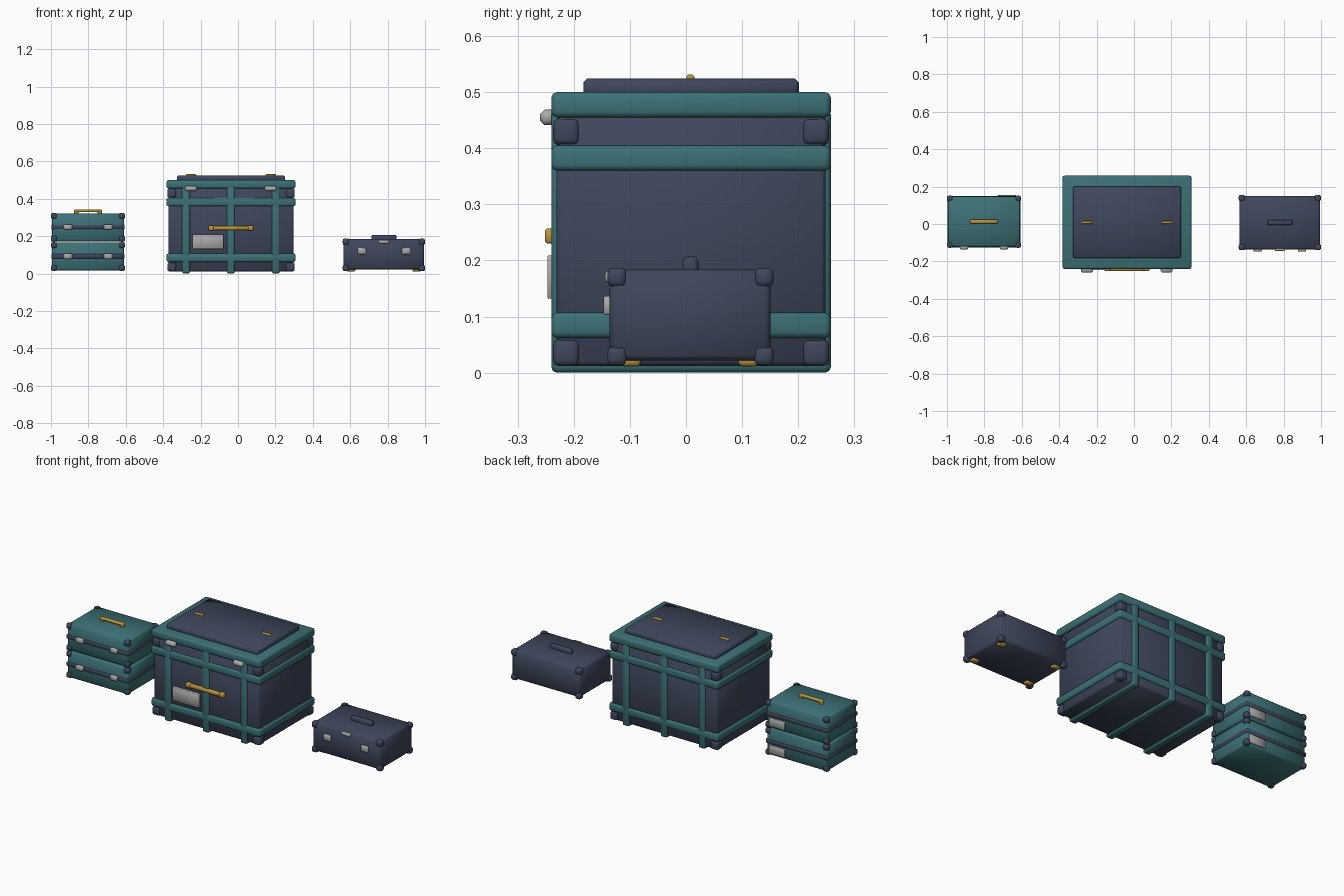
import bpy, bmesh, math
from mathutils import Vector

if "Cube" in bpy.data.objects:
    bpy.data.objects.remove(bpy.data.objects["Cube"])


def material(name, rgb):
    m = bpy.data.materials.new(name)
    m.diffuse_color = (*rgb, 1)
    m.use_nodes = True
    m.node_tree.nodes["Principled BSDF"].inputs["Base Color"].default_value = m.diffuse_color
    return m


TEAL = material("teal", (0.045, 0.165, 0.18))
NAVY = material("navy", (0.048, 0.062, 0.105))
GOLD = material("gold", (0.48, 0.29, 0.045))
SILVER = material("silver", (0.40, 0.40, 0.40))


def box(name, x, y, z, mat, bevel=0.006, segments=1):
    """Chamfered box from (min, max) ranges."""
    bm = bmesh.new()
    bmesh.ops.create_cube(bm, size=1)
    lo = Vector((x[0], y[0], z[0]))
    hi = Vector((x[1], y[1], z[1]))
    for v in bm.verts:
        v.co = Vector([(lo[i] + hi[i]) / 2 + v.co[i] * (hi[i] - lo[i]) for i in range(3)])
    bevel = min(bevel, 0.4 * min(hi - lo))
    bmesh.ops.bevel(bm, geom=bm.edges[:], offset=bevel, segments=segments,
                    profile=0.5, affect='EDGES')
    me = bpy.data.meshes.new(name)
    bm.to_mesh(me)
    bm.free()
    me.materials.append(mat)
    ob = bpy.data.objects.new(name, me)
    bpy.context.collection.objects.link(ob)
    bpy.ops.object.select_all(action='DESELECT')
    ob.select_set(True)
    bpy.context.view_layer.objects.active = ob
    bpy.ops.object.shade_smooth_by_angle(angle=math.radians(50))
    return ob


def around(c, half):
    return (c - half, c + half)


def corners(name, x, y, z, s, mat=NAVY, bevel=0.01):
    """Eight corner protectors just inside the given outer extents."""
    for cx in ((x[0], x[0] + s), (x[1] - s, x[1])):
        for cy in ((y[0], y[0] + s), (y[1] - s, y[1])):
            for cz in ((z[0], z[0] + s), (z[1] - s, z[1])):
                box(name, cx, cy, cz, mat, bevel, 2)


# ---- big trunk in the middle ----
TX = -0.038
OX, OY = (-0.382, 0.307), (-0.24, 0.258)
box("trunk_body", (-0.372, 0.297), (-0.231, 0.249), (0.012, 0.46), NAVY, 0.008)
for n, z in (("lower", (0.062, 0.107)), ("upper", (0.36, 0.405)), ("lid", (0.455, 0.50))):
    box("trunk_band_" + n, OX, OY, z, TEAL, 0.01, 2)
for d in (-0.24, 0, 0.24):
    box("trunk_strap", around(TX + d, 0.021), OY, (0.0, 0.47), TEAL, 0.01, 2)
corners("trunk_corner", (-0.378, 0.303), (-0.237, 0.255), (0.012, 0.453), 0.047)
box("trunk_top_panel", (-0.326, 0.251), (-0.183, 0.201), (0.49, 0.524), NAVY, 0.007)
for d in (-0.213, 0.213):
    box("trunk_top_pull", around(TX + d, 0.028), (0.001, 0.015), (0.515, 0.531), GOLD, 0.003)
    box("trunk_latch", around(TX + d, 0.032), (-0.26, -0.232), (0.441, 0.469), SILVER, 0.008)
box("trunk_label", (-0.243, -0.078), (-0.247, -0.225), (0.132, 0.209), SILVER, 0.002)
# front handle: bar with slightly thicker ends
box("trunk_handle", around(TX, 0.115), (-0.25, -0.228), (0.233, 0.254), GOLD, 0.004)
for d in (-0.105, 0.105):
    box("trunk_handle_end", around(TX + d, 0.015), (-0.251, -0.226), (0.23, 0.257), GOLD, 0.004)

# ---- two stacked cases on the left ----
SX = -0.802
for base in (0.014, 0.170):
    top = base + 0.154
    mid = base + 0.079
    box("case_body", (-0.994, -0.61), (-0.121, 0.146), (base + 0.002, top - 0.002), TEAL, 0.008)
    box("case_seam_band", (-0.998, -0.606), (-0.125, 0.15), around(mid, 0.0125), NAVY, 0.005)
    corners("case_corner", (-1.0, -0.604), (-0.127, 0.152), (base, top), 0.032)
    for d in (-0.107, 0.107):
        box("case_latch", around(SX + d, 0.022), (-0.135, -0.118), around(mid, 0.014), SILVER, 0.004)
    box("case_back_plate", (-0.73, -0.63), (0.14, 0.155), (base + 0.013, base + 0.062), SILVER, 0.002)
box("case_handle", around(SX, 0.075), (0.002, 0.024), (0.329, 0.343), GOLD, 0.004)
for d in (-0.063, 0.063):
    box("case_handle_post", around(SX + d, 0.011), (0.003, 0.023), (0.315, 0.338), GOLD, 0.003)

# ---- small case on the right ----
RX = 0.78
box("small_case_body", (0.565, 0.995), (-0.136, 0.151), (0.022, 0.184), NAVY, 0.009)
corners("small_case_corner", (0.56, 1.0), (-0.14, 0.156), (0.0125, 0.187), 0.034)
for d in (-0.175, 0.175):
    for y in (-0.098, 0.111):
        box("small_case_foot", around(RX + d, 0.022), around(y, 0.017), (0.011, 0.031), GOLD, 0.005)
for d in (-0.118, 0.118):
    box("small_case_latch", around(RX + d, 0.022), (-0.147, -0.13), (0.103, 0.137), SILVER, 0.003)
box("small_case_centre_clasp", around(RX, 0.027), (-0.144, -0.13), (0.161, 0.18), SILVER, 0.003)
box("small_case_handle", around(RX, 0.067), (-0.006, 0.022), (0.175, 0.207), NAVY, 0.008, 2)
